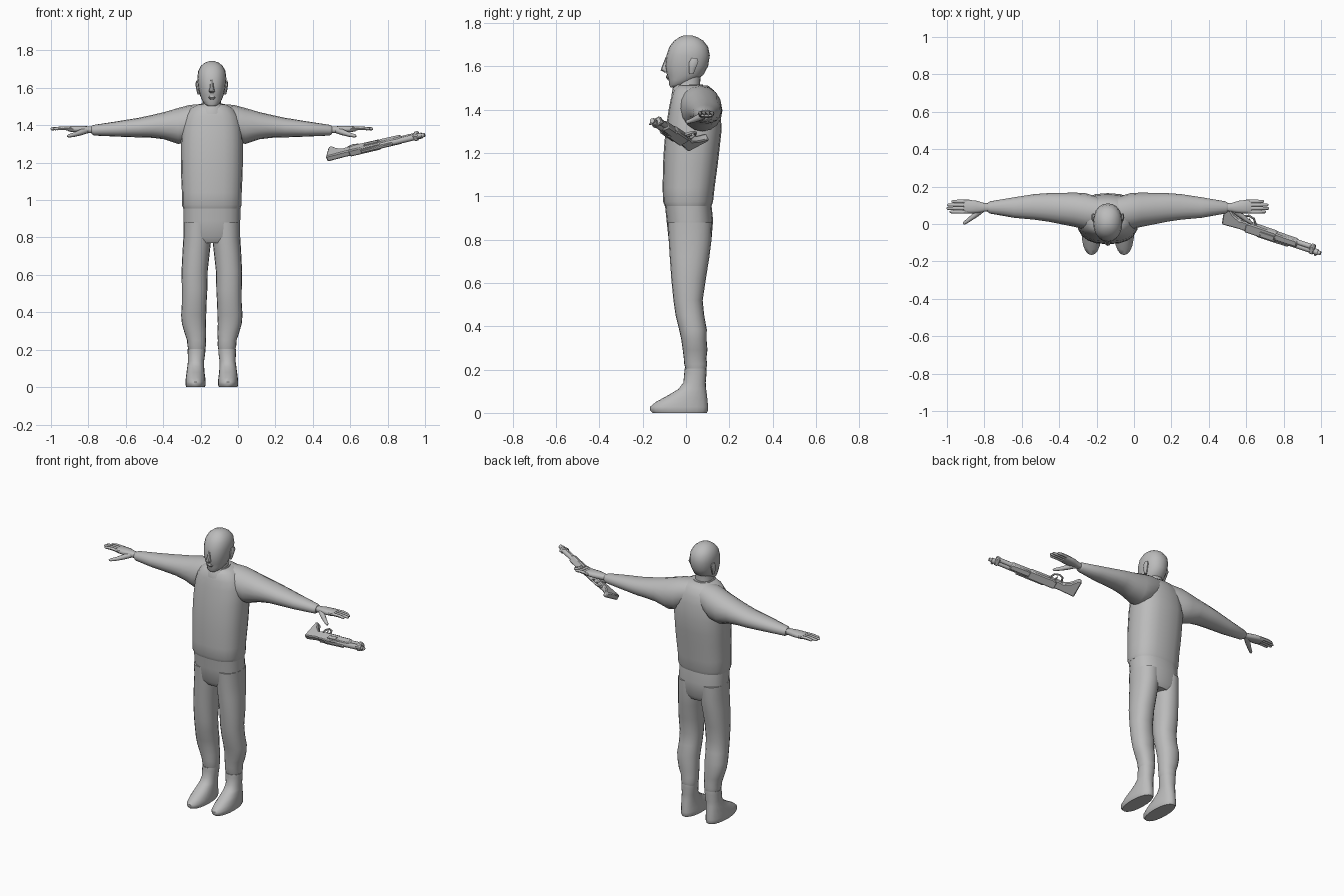
import bpy, bmesh, math
from mathutils import Vector, Matrix

CX = -0.14  # the figure's own centre line
grey = bpy.data.materials.new("plain_grey")
grey.diffuse_color = (0.5, 0.5, 0.5, 1)


def finish(bm, name, angle=45):
    bmesh.ops.recalc_face_normals(bm, faces=bm.faces)
    me = bpy.data.meshes.new(name)
    bm.to_mesh(me)
    bm.free()
    me.materials.append(grey)
    ob = bpy.data.objects.new(name, me)
    bpy.context.collection.objects.link(ob)
    bpy.ops.object.select_all(action='DESELECT')
    ob.select_set(True)
    bpy.context.view_layer.objects.active = ob
    bpy.ops.object.shade_smooth_by_angle(angle=math.radians(angle))
    return ob


def skin(name, rings, angle=45):
    """Join closed rings of points and cap both ends."""
    bm = bmesh.new()
    vs = [[bm.verts.new(p) for p in r] for r in rings]
    n = len(vs[0])
    for a, b in zip(vs, vs[1:]):
        for i in range(n):
            j = (i + 1) % n
            bm.faces.new((a[i], a[j], b[j], b[i]))
    bm.faces.new(vs[0][::-1])
    bm.faces.new(vs[-1])
    return finish(bm, name, angle)


def oval(r1, r2, n, power):
    pts = []
    for i in range(n):
        c, s = math.cos(2 * math.pi * i / n), math.sin(2 * math.pi * i / n)
        pts.append((r1 * math.copysign(abs(c) ** (2 / power), c),
                    r2 * math.copysign(abs(s) ** (2 / power), s)))
    return pts


def loft_z(name, rings, side=1, n=20, power=2.2):
    """rings: (z, x offset, half width, front y, back y)"""
    return skin(name, [[(CX + side * (ox + a), (f + b) / 2 + v, z)
                        for a, v in oval(rx, (b - f) / 2, n, power)]
                       for z, ox, rx, f, b in rings])


def loft_x(name, rings, side=1, n=16, power=2.1):
    """rings: (x offset, front y, back y, low z, high z)"""
    return skin(name, [[(CX + side * x, (f + b) / 2 + a, (lo + hi) / 2 + v)
                        for a, v in oval((b - f) / 2, (hi - lo) / 2, n, power)]
                       for x, f, b, lo, hi in rings])


def tube(name, pts, radii, n=10):
    pts = [Vector(p) for p in pts]
    rings = []
    for i, p in enumerate(pts):
        t = pts[min(i + 1, len(pts) - 1)] - pts[max(i - 1, 0)]
        q = t.to_track_quat('Z', 'Y')
        rings.append([p + q @ Vector((a, b, 0)) for a, b in oval(radii[i], radii[i], n, 2)])
    return skin(name, rings)


# Head, nose, neck and collar
loft_z("head", [(1.503, 0, .022, -.072, -.035), (1.515, 0, .04, -.078, .0),
                (1.535, 0, .053, -.08, .045), (1.56, 0, .063, -.088, .08),
                (1.60, 0, .072, -.096, .102), (1.65, 0, .078, -.09, .11),
                (1.69, 0, .073, -.077, .102), (1.718, 0, .058, -.055, .08),
                (1.735, 0, .036, -.03, .052), (1.743, 0, .014, -.008, .025)])
loft_z("nose", [(1.572, 0, .010, -.100, -.08), (1.582, 0, .016, -.117, -.08),
                (1.60, 0, .011, -.111, -.08), (1.645, 0, .007, -.093, -.07)], n=8)
loft_z("lips", [(1.538, 0, .012, -.085, -.06), (1.548, 0, .022, -.093, -.06),
                (1.558, 0, .012, -.092, -.06)], n=8)
loft_z("neck", [(1.44, 0, .06, -.05, .075), (1.52, 0, .05, -.042, .065),
                (1.58, 0, .05, -.03, .07)])
loft_z("collar", [(1.46, 0, .085, -.068, .10), (1.498, 0, .066, -.062, .085),
                  (1.515, 0, .058, -.05, .078)])

# Sweater body
loft_z("sweater", [(.955, 0, .153, -.098, .118), (.975, 0, .160, -.106, .125),
                   (1.04, 0, .160, -.108, .132), (1.15, 0, .165, -.106, .147),
                   (1.22, 0, .166, -.102, .155), (1.31, 0, .166, -.094, .165),
                   (1.40, 0, .160, -.080, .158), (1.45, 0, .145, -.070, .148),
                   (1.49, 0, .115, -.058, .128), (1.512, 0, .075, -.04, .10)], power=2.5)

# Trouser seat
loft_z("trouser_seat", [(.77, 0, .125, -.06, .10), (.80, 0, .150, -.08, .118),
                        (.89, 0, .152, -.09, .125), (.985, 0, .153, -.10, .115)], power=2.5)

for side, tag in ((1, "left"), (-1, "right")):
    # Ear
    loft_z("ear_" + tag, [(1.565, .070, .007, .015, .035), (1.59, .074, .009, .012, .045),
                          (1.62, .078, .010, .014, .058), (1.638, .077, .006, .025, .052)],
           side, 10)
    # Trouser leg with a gathered cuff
    loft_z("trouser_leg_" + tag,
           [(.195, .080, .044, .0, .092), (.225, .081, .050, -.008, .098),
            (.25, .082, .050, -.010, .094), (.29, .088, .058, -.015, .099),
            (.34, .096, .064, -.022, .095), (.385, .097, .067, -.032, .096),
            (.45, .094, .066, -.048, .084), (.52, .092, .068, -.058, .077),
            (.62, .092, .070, -.068, .092), (.72, .084, .073, -.075, .108),
            (.80, .077, .075, -.08, .118), (.88, .076, .076, -.085, .12)], side)
    # Boot
    loft_z("boot_" + tag,
           [(0, .087, .049, -.155, .096), (.012, .087, .054, -.166, .102),
            (.028, .087, .054, -.166, .102), (.05, .087, .052, -.140, .100),
            (.08, .087, .048, -.085, .097), (.11, .086, .045, -.035, .093),
            (.14, .084, .043, -.012, .091), (.185, .082, .047, -.008, .095),
            (.205, .082, .047, -.006, .094)], side)
    # Sleeve
    loft_x("sleeve_" + tag,
           [(.04, -.03, .14, 1.36, 1.515), (.12, -.03, .165, 1.31, 1.508),
            (.18, -.015, .168, 1.30, 1.492), (.255, .0, .166, 1.325, 1.470),
            (.32, .013, .165, 1.333, 1.455), (.39, .023, .160, 1.335, 1.440),
            (.50, .033, .143, 1.339, 1.422), (.63, .056, .121, 1.345, 1.402),
            (.642, .064, .113, 1.353, 1.396)], side)
    # Palm
    loft_x("palm_" + tag,
           [(.62, .07, .11, 1.358, 1.392), (.66, .066, .112, 1.358, 1.394),
            (.70, .058, .124, 1.360, 1.397), (.75, .056, .130, 1.364, 1.396),
            (.768, .060, .128, 1.368, 1.392)], side, 12, 2.6)
    # Fingers
    for k, tip in enumerate((.845, .862, .858, .835)):
        y = .065 + k * .0185
        tube("finger_%d_%s" % (k + 1, tag),
             [(CX + side * .74, y, 1.381), (CX + side * .80, y, 1.384),
              (CX + side * (tip - .006), y, 1.381), (CX + side * tip, y, 1.380)],
             (.010, .0095, .008, .004), 8)
    # Thumb
    tube("thumb_" + tag,
         [(CX + side * .665, .085, 1.374), (CX + side * .70, .055, 1.362),
          (CX + side * .735, .028, 1.350), (CX + side * .765, .006, 1.343),
          (CX + side * .772, .0, 1.341)], (.017, .016, .012, .009, .004), 8)

# Gun frame: along the barrel, sideways, and towards its underside (rolled upward)
D = Vector((.927, -.306, .219)).normalized()
G = Vector((.174, .87, .48))
G = (G - D * G.dot(D)).normalized()
S = D.cross(G)
P0 = Vector((.473, .003, 1.218))


def at(l, h, s=0):
    return P0 + D * l + G * h + S * s


def plate(name, profile, width, offset=0):
    """Extrude a side profile (along, down) with softened edges."""
    w = width / 2
    ob = skin(name, [[at(l, h, offset + s) for l, h in profile] for s in (-w, w)], 25)
    bev = ob.modifiers.new("soft_edges", 'BEVEL')
    bev.width = min(.006, width * .2)
    bev.segments = 1
    return ob


plate("gun_stock", [(0, 0), (-.004, .112), (.016, .116), (.05, .078), (.09, .056),
                    (.125, .06), (.17, .05), (.17, .004), (.10, .006)], .034)
plate("gun_receiver", [(.13, 0), (.13, .05), (.16, .058), (.30, .056), (.31, .045), (.31, 0)], .040)
plate("gun_fore_end", [(.30, .012), (.30, .052), (.42, .050), (.43, .040), (.43, .012)], .042)
plate("gun_rail", [(.20, -.009), (.20, .004), (.38, .004), (.38, -.009)], .018)
plate("gun_side_plate", [(.22, .014), (.22, .036), (.30, .036), (.30, .014)], .008, .021)
plate("gun_trigger", [(.145, .05), (.138, .078), (.144, .079), (.156, .05)], .008)
tube("gun_trigger_guard", [at(.105, .052), at(.112, .085), at(.135, .096),
                           at(.165, .088), at(.185, .052)], (.006,) * 5, 8)
tube("gun_barrel", [at(.28, .015), at(.548, .015)], (.016, .016), 12)
tube("gun_magazine_tube", [at(.28, .036), at(.525, .036)], (.014, .014), 12)
plate("gun_barrel_band", [(.50, -.002), (.50, .050), (.528, .050), (.528, -.002)], .036)
tube("gun_muzzle", [at(.54, .015), at(.564, .015)], (.011, .011), 12)
plate("gun_front_sight", [(.53, -.010), (.53, .004), (.542, .004), (.542, -.010)], .006)
